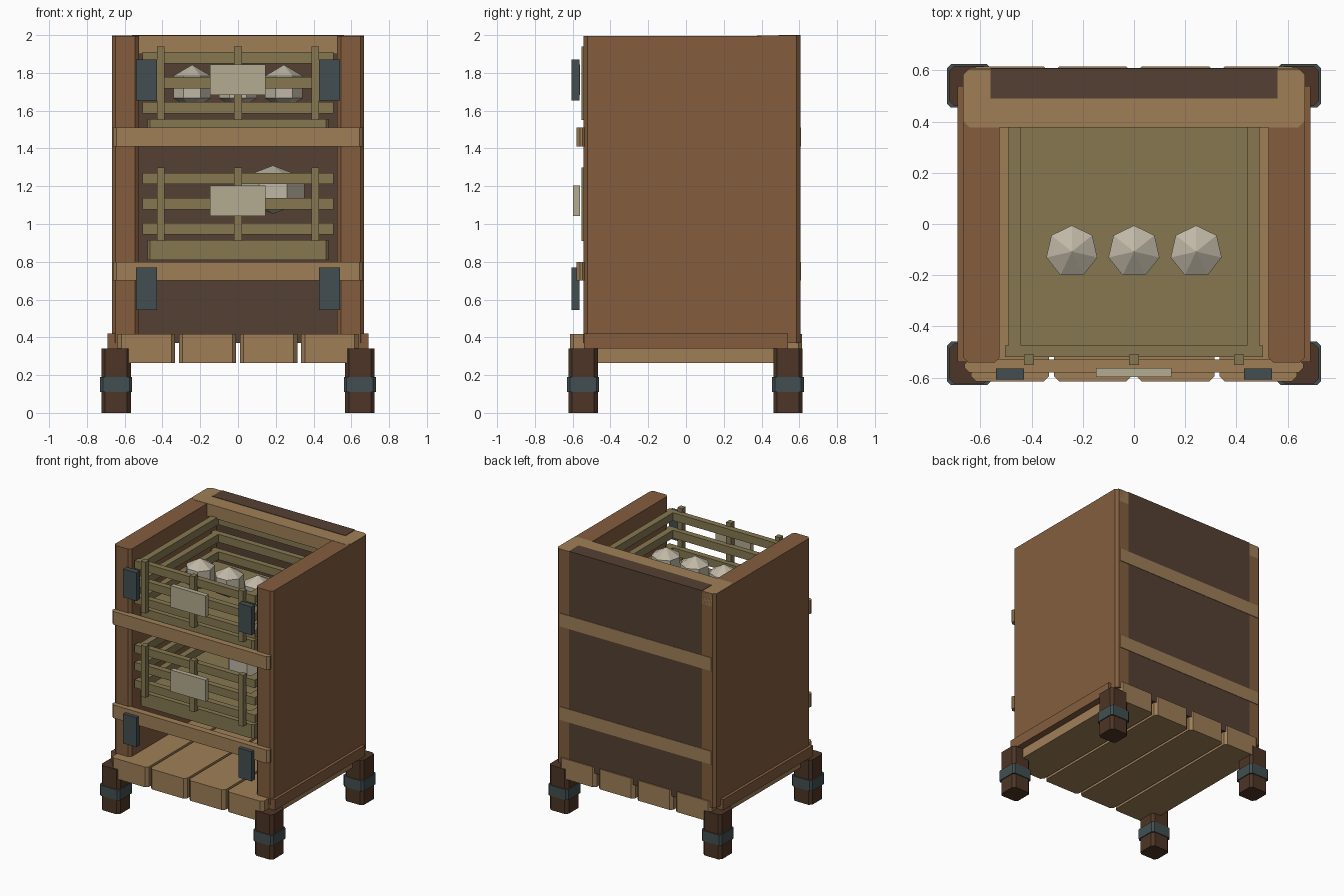
import bpy, bmesh
from mathutils import Matrix

if "Cube" in bpy.data.objects:
    bpy.data.objects.remove(bpy.data.objects["Cube"])


def material(name, rgb):
    m = bpy.data.materials.new(name)
    m.diffuse_color = [(c / 255) ** 2.2 for c in rgb] + [1]
    m.use_nodes = True
    m.node_tree.nodes["Principled BSDF"].inputs["Base Color"].default_value = m.diffuse_color
    return m


BROWN = material("brown_wood", (130, 94, 64))
TAN = material("tan_wood", (158, 126, 88))
DARK = material("dark_wood", (86, 66, 54))
LEG = material("leg_wood", (78, 56, 42))
IRON = material("iron", (68, 80, 82))
CRATE = material("crate_wood", (133, 119, 82))
LABEL = material("label", (178, 170, 142))
PALE = material("pale_goods", (190, 182, 164))


def finish(name, bm, mat):
    me = bpy.data.meshes.new(name)
    bm.to_mesh(me)
    bm.free()
    me.materials.append(mat)
    ob = bpy.data.objects.new(name, me)
    bpy.context.collection.objects.link(ob)
    return ob


def box(name, x, y, z, mat, chamfer=0):
    """Box from (min, max) ranges; chamfer cuts only the upright edges."""
    bm = bmesh.new()
    bmesh.ops.create_cube(bm, size=1)
    for v in bm.verts:
        v.co = [(r[0] + r[1]) / 2 + c * (r[1] - r[0]) for r, c in zip((x, y, z), v.co)]
    if chamfer:
        upright = [e for e in bm.edges
                   if abs(e.verts[0].co.z - e.verts[1].co.z) > 1e-4]
        bmesh.ops.bevel(bm, geom=upright, offset=chamfer, segments=1,
                        affect='EDGES', profile=0.5)
    return finish(name, bm, mat)


def pair(name, x, y, z, mat, chamfer=0):
    """Right-hand box and its mirror across x = 0."""
    box(name + "_right", x, y, z, mat, chamfer)
    box(name + "_left", (-x[1], -x[0]), y, z, mat, chamfer)


def lump(name, pos, r, h):
    bm = bmesh.new()
    bmesh.ops.create_uvsphere(bm, u_segments=7, v_segments=3, radius=1,
                              matrix=Matrix.Translation(pos) @ Matrix.Diagonal((r, r, h, 1)))
    finish(name, bm, PALE)


# Legs with iron bands
for side, cy in (("front", -0.545), ("back", 0.54)):
    pair(side + "_leg", (0.567, 0.723), (cy - 0.078, cy + 0.078), (0, 0.34), LEG, 0.02)
    pair(side + "_leg_band", (0.56, 0.73), (cy - 0.085, cy + 0.085), (0.11, 0.19), IRON, 0.015)

# Base planks and side sills
for i in range(4):
    x0 = -0.637 + i * 0.3235
    box(f"base_plank_{i + 1}", (x0, x0 + 0.304), (-0.615, 0.615), (0.265, 0.418), TAN, 0.02)
pair("side_sill", (0.62, 0.69), (-0.54, 0.54), (0.34, 0.42), BROWN)

# Cabinet walls, back panel and top beam
pair("side_wall", (0.525, 0.668), (-0.542, 0.605), (0.37, 1.995), BROWN, 0.02)
box("back_panel", (-0.56, 0.56), (0.49, 0.607), (0.37, 2.0), DARK)
box("top_beam", (-0.667, 0.667), (0.377, 0.605), (1.9, 1.997), TAN, 0.025)

# Cross rails on the front and back
for level, z in (("lower", (0.70, 0.80)), ("upper", (1.41, 1.51))):
    box(level + "_front_rail", (-0.662, 0.662), (-0.58, -0.53), z, TAN, 0.018)
    box(level + "_back_rail", (-0.655, 0.655), (0.56, 0.61), z, TAN, 0.018)

# Iron brackets
for level, z in (("lower", (0.545, 0.77)), ("upper", (1.655, 1.87))):
    pair(level + "_bracket", (0.43, 0.54), (-0.607, -0.565), z, IRON)
    # anchor behind the bracket face
    
# Two slatted crates with labels
for level, z in (("lower", 0.81), ("upper", 1.45)):
    box(level + "_crate_floor", (-0.48, 0.48), (-0.50, 0.42), (z, z + 0.105), CRATE, 0.015)
    for i in range(3):
        zr = (z + 0.135 + i * 0.133, z + 0.195 + i * 0.133)
        n = f"{level}_crate_slat_{i + 1}"
        box(n + "_front", (-0.505, 0.505), (-0.52, -0.475), zr, CRATE)
        box(n + "_back", (-0.505, 0.505), (0.395, 0.44), zr, CRATE)
        pair(n + "_side", (0.442, 0.49), (-0.475, 0.395), zr, CRATE)
    for i, x in enumerate((-0.41, 0, 0.41)):
        box(f"{level}_crate_stake_{i + 1}", (x - 0.02, x + 0.02), (-0.552, -0.51),
            (z + 0.1, z + 0.49), CRATE)
    box(level + "_label", (-0.148, 0.146), (-0.598, -0.562), (z + 0.232, z + 0.395), LABEL)

# Goods in the crates
for i, x in enumerate((-0.243, 0, 0.243)):
    lump(f"small_good_{i + 1}", (x, -0.108, 1.725), 0.118, 0.118)
lump("large_good", (0.185, -0.11, 1.182), 0.197, 0.128)
